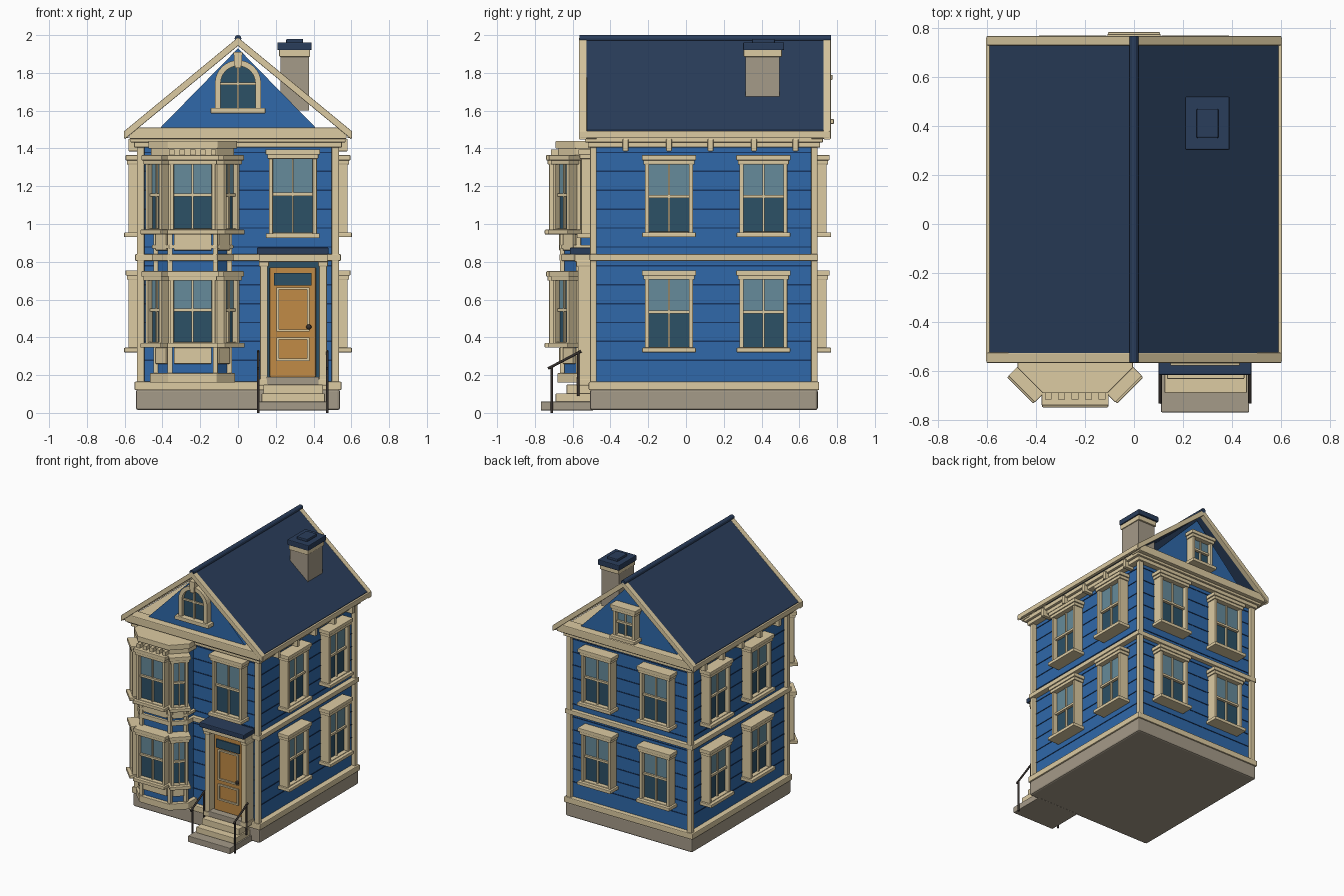
import bpy, bmesh
from math import radians, sin, cos, pi
from mathutils import Matrix, Vector

if "Cube" in bpy.data.objects:
    bpy.data.objects.remove(bpy.data.objects["Cube"])


def material(name, rgb):
    m = bpy.data.materials.new(name)
    m.diffuse_color = [c ** 2.2 for c in rgb] + [1]
    m.use_nodes = True
    m.node_tree.nodes["Principled BSDF"].inputs["Base Color"].default_value = m.diffuse_color
    return m


BLUE = material("blue_siding", (.20, .41, .66))
LINE = material("siding_line", (.11, .22, .38))
TRIM = material("cream_trim", (.86, .79, .63))
STONE = material("stone", (.64, .60, .53))
NAVY = material("navy_roof", (.18, .25, .36))
PANE = material("upper_glass", (.40, .54, .60))
DARK = material("lower_glass", (.19, .32, .40))
WOOD = material("door_wood", (.75, .54, .28))
IRON = material("iron", (.22, .20, .19))
I = Matrix.Identity(4)


def finish(name, bm, mat, M=I, bevel=0):
    bmesh.ops.recalc_face_normals(bm, faces=bm.faces)
    me = bpy.data.meshes.new(name)
    bm.to_mesh(me)
    bm.free()
    me.materials.append(mat)
    ob = bpy.data.objects.new(name, me)
    ob.matrix_world = M
    bpy.context.collection.objects.link(ob)
    if bevel:
        b = ob.modifiers.new("bevel", "BEVEL")
        b.width, b.segments = bevel, 2
    return ob


def boxes(name, mat, parts, M=I, bevel=0):
    """Each part is x0, x1, y0, y1, z0, z1."""
    bm = bmesh.new()
    for x0, x1, y0, y1, z0, z1 in parts:
        T = Matrix.Translation(((x0 + x1) / 2, (y0 + y1) / 2, (z0 + z1) / 2))
        bmesh.ops.create_cube(bm, size=1, matrix=T @ Matrix.Diagonal((abs(x1 - x0), abs(y1 - y0), abs(z1 - z0), 1)))
    return finish(name, bm, mat, M, bevel)


def prism(name, mat, pts, a, b, vertical=False, bevel=0):
    """Extrude an xz profile along y, or an xy plan along z."""
    bm = bmesh.new()
    place = (lambda p, t: (p[0], p[1], t)) if vertical else (lambda p, t: (p[0], t, p[1]))
    f = bm.faces.new([bm.verts.new(place(p, a)) for p in pts])
    r = bmesh.ops.extrude_face_region(bm, geom=[f])
    d = Vector(place((0, 0), b - a))
    bmesh.ops.translate(bm, vec=d, verts=[v for v in r["geom"] if isinstance(v, bmesh.types.BMVert)])
    return finish(name, bm, mat, bevel=bevel)


def rods(name, mat, segs, r):
    bm = bmesh.new()
    for p, q in segs:
        p, q = Vector(p), Vector(q)
        M = Matrix.Translation((p + q) / 2) @ (q - p).to_track_quat("Z", "Y").to_matrix().to_4x4()
        bmesh.ops.create_cone(bm, cap_ends=True, segments=12, radius1=r, radius2=r, depth=(q - p).length, matrix=M)
    return finish(name, bm, mat)


def window(name, x, y, angle, w, z0, z1, c=.022):
    """Sash window on a wall point; w = half width of the glass, z0..z1 = sill to header."""
    M = Matrix.Translation((x, y, 0)) @ Matrix.Rotation(radians(angle), 4, "Z")
    g0, g1 = z0 + .03, z1 - .035
    mid, o = (g0 + g1) / 2, w + c
    boxes(name + "_frame", TRIM, [(-o, -w, -.075, .01, z0, z1), (w, o, -.075, .01, z0, z1),
                                  (-w, w, -.072, .01, g1, z1), (-w, w, -.072, .01, z0, g0)], M, .004)
    boxes(name + "_header", TRIM, [(-o - .008, o + .008, -.083, .01, z1 - .05, z1 - .025),
                                   (-o - .017, o + .017, -.09, .01, z1 - .028, z1)], M, .004)
    boxes(name + "_sill", TRIM, [(-o - .015, o + .015, -.098, .01, z0, z0 + .025)], M, .004)
    boxes(name + "_upper_glass", PANE, [(-w, w, -.045, 0, mid, g1)], M)
    boxes(name + "_lower_glass", DARK, [(-w, w, -.04, 0, g0, mid)], M)
    boxes(name + "_muntins", TRIM, [(-.005, .005, -.055, 0, g0, g1), (-w, w, -.06, 0, mid - .008, mid + .008)], M)


# main body: foundation, walls, siding lines, trim bands
boxes("foundation", STONE, [(-.54, .54, -.508, .698, .015, .125)], bevel=.012)
boxes("base_trim", TRIM, [(-.548, .548, -.515, .705, .12, .165)], bevel=.006)
boxes("walls", BLUE, [(-.505, .505, -.48, .67, .15, 1.45)])
boxes("siding_lines", LINE, [(-.508, .508, -.483, .673, .275 + .1 * i, .282 + .1 * i) for i in range(12)])
boxes("belt_course", TRIM, [(-.545, .545, -.51, .70, .805, .84)], bevel=.005)
boxes("corner_boards", TRIM, [(s * .495, s * .535, a, b, .16, 1.42) for s in (-1, 1)
                              for a, b in ((-.507, -.473), (.663, .697))], bevel=.005)
boxes("frieze", TRIM, [(-.55, .55, -.52, .71, 1.405, 1.45), (-.57, .57, -.535, .725, 1.432, 1.465)], bevel=.005)
boxes("gable_cornices", TRIM, [(-.575, .575, a, b, 1.45, 1.51) for a, b in ((-.56, -.47), (.66, .755))], bevel=.006)
boxes("eave_brackets", TRIM, [(s * .50, s * .58, y - .015, y + .015, 1.385, 1.45) for s in (-1, 1)
                              for y in (-.32, -.09, .13, .36, .58)], bevel=.004)

# roof with rakes, eaves and ridge
tri = [(-.46, 1.46), (.46, 1.46), (0, 1.93)]
prism("front_gable", BLUE, tri, -.505, -.475)
prism("back_gable", BLUE, tri, .665, .695)


def slab(x, z, top, t):
    return [(-x, z), (0, top), (x, z), (x, z - t), (0, top - t), (-x, z - t)]


prism("roof", NAVY, slab(.59, 1.497, 1.985, .035), -.53, .735)
for n, a, b in (("front", -.567, -.525), ("back", .728, .767)):
    prism(n + "_rake", TRIM, slab(.602, 1.492, 1.988, .045), a, b, bevel=.004)
boxes("eave_fascias", TRIM, [(s * .58, s * .604, -.56, .76, 1.455, 1.493) for s in (-1, 1)], bevel=.004)
rods("ridge_cap", NAVY, [((0, -.565, 1.982), (0, .767, 1.982))], .018)

# chimney
boxes("chimney_shaft", STONE, [(.225, .375, .315, .495, 1.6, 1.9)])
boxes("chimney_band", TRIM, [(.218, .382, .305, .508, 1.885, 1.925)], bevel=.005)
boxes("chimney_cap", NAVY, [(.208, .39, .302, .52, 1.92, 1.962), (.255, .345, .35, .47, 1.955, 1.98)], bevel=.006)

# windows on side, back and front walls
for z0, z1, fl in ((.32, .755, "lower"), (.93, 1.365, "upper")):
    for i, y in enumerate((-.09, .41)):
        window(f"right_{fl}_window_{i}", .505, y, 90, .105, z0, z1)
        window(f"left_{fl}_window_{i}", -.505, y, -90, .105, z0, z1)
    for i, x in enumerate((-.25, .25)):
        window(f"back_{fl}_window_{i}", x, .67, 180, .105, z0, z1)
window("front_upper_window", .29, -.48, 0, .105, .925, 1.395)
window("back_gable_window", 0, .685, 180, .07, 1.53, 1.79)

# arched window in the front gable
def arch(r, n=16):
    return [(r, 1.60)] + [(r * cos(pi * i / n), 1.745 + r * sin(pi * i / n)) for i in range(n + 1)] + [(-r, 1.60)]


prism("arch_window_frame", TRIM, arch(.122) + arch(.092)[::-1], -.552, -.50)
prism("arch_window_glass", DARK, arch(.094), -.525, -.50)
boxes("arch_window_muntins", TRIM, [(-.006, .006, -.537, -.50, 1.61, 1.83), (-.092, .092, -.537, -.50, 1.735, 1.748)])
boxes("arch_window_sill", TRIM, [(-.145, .145, -.567, -.50, 1.585, 1.615)], bevel=.005)
prism("arch_window_keystone", TRIM, [(-.016, 1.825), (.016, 1.825), (.024, 1.91), (-.024, 1.91)], -.562, -.50)

# two-storey bay
CX = -.24


def bay(name, mat, o, z0, z1):
    half = [(.195 + o, -.47), (.195 + o, -.57 - .41 * o), (.115 + .41 * o, -.65 - o)]
    pts = [(CX + x, y) for x, y in half] + [(CX - x, y) for x, y in half[::-1]]
    prism(name, mat, pts, z0, z1, True, .003)


bay("bay_body", BLUE, 0, .16, 1.42)
bay("bay_base", TRIM, .03, .16, .21)
bay("bay_belt", TRIM, .02, .805, .84)
bay("bay_upper_belt", TRIM, .02, .87, .89)
bay("bay_frieze", TRIM, .025, 1.36, 1.405)
bay("bay_cornice", TRIM, .04, 1.40, 1.44)
boxes("bay_dentils", TRIM, [(CX + x - .014, CX + x + .014, -.715, -.65, 1.362, 1.395) for x in (-.11, -.055, 0, .055, .11)])
boxes("bay_posts", TRIM, [(CX + s * x - .013, CX + s * x + .013, y - .013, y + .013, .2, 1.38) for s in (-1, 1)
                          for x, y in ((.195, -.57), (.12, -.655))], bevel=.003)
for z0, z1, fl in ((.345, .75, "lower"), (.945, 1.365, "upper")):
    for n, dx, y, ang, w in (("front", 0, -.65, 0, .10), ("left", -.155, -.61, -45, .04), ("right", .155, -.61, 45, .04)):
        window(f"bay_{fl}_{n}_window", CX + dx, y, ang, w, z0, z1, .02)
        M = Matrix.Translation((CX + dx, y, 0)) @ Matrix.Rotation(radians(ang), 4, "Z")
        boxes(f"bay_{fl}_{n}_apron", TRIM, [(-w, w, -.022, 0, z0 - .085, z0)], M, .004)

# door, surround and canopy
boxes("door_recess", DARK, [(.15, .44, -.50, -.47, .16, .80)])
boxes("door", WOOD, [(.168, .412, -.53, -.49, .19, .77)], bevel=.004)
boxes("door_light", DARK, [(.19, .39, -.538, -.52, .675, .74)])


def outline(x0, x1, z0, z1, t=.012):
    return [(x0, x1, -.54, -.52, z0, z0 + t), (x0, x1, -.54, -.52, z1 - t, z1),
            (x0, x0 + t, -.54, -.52, z0, z1), (x1 - t, x1, -.54, -.52, z0, z1)]


boxes("door_panel_moulding", TRIM, outline(.205, .378, .43, .665) + outline(.205, .378, .275, .40))
bm = bmesh.new()
bmesh.ops.create_uvsphere(bm, u_segments=12, v_segments=8, radius=.014, matrix=Matrix.Translation((.375, -.545, .455)))
finish("door_knob", bm, IRON)
boxes("door_columns", TRIM, [(x - .02, x + .02, -.572, -.48, .145, .81) for x in (.137, .45)]
      + [(x - .026, x + .026, -.58, -.48, z, z + .035) for x in (.137, .45) for z in (.145, .775)], bevel=.004)
boxes("door_lintel", TRIM, [(.11, .475, -.59, -.48, .80, .84)], bevel=.004)
boxes("door_canopy", NAVY, [(.10, .48, -.615, -.48, .838, .875)], bevel=.006)

# steps and railings
boxes("bottom_step", STONE, [(.11, .47, -.768, -.49, .013, .06)], bevel=.004)
boxes("middle_steps", TRIM, [(.125, .46, -.69, -.49, .058, .103), (.135, .45, -.632, -.49, .10, .15)], bevel=.004)
boxes("door_landing", STONE, [(.15, .43, -.58, -.49, .148, .19)], bevel=.004)
segs = []
for x in (.107, .473):
    segs += [((x, -.71, 0), (x, -.71, .245)), ((x, -.57, .09), (x, -.57, .325)), ((x, -.73, .235), (x, -.555, .327))]
rods("step_railings", IRON, segs, .007)
